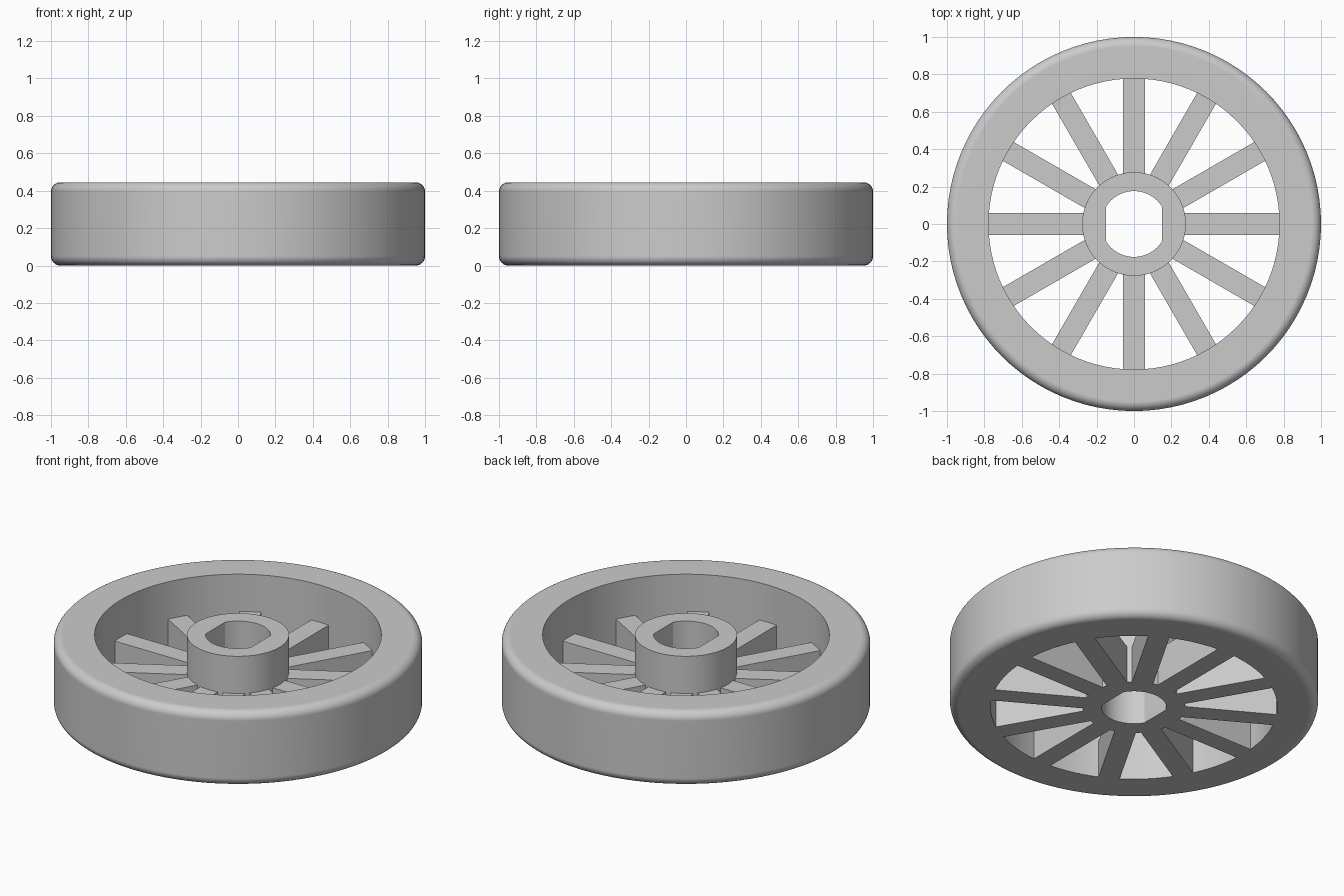
import bpy, bmesh
from math import acos, cos, sin, pi, radians
from mathutils import Matrix

HEIGHT, RIM_OUT, RIM_IN, FILLET = 0.445, 1.0, 0.778, 0.05
HUB_R, BORE_R, BORE_FLAT = 0.277, 0.176, 0.15
SPOKES, SPOKE_W, SPOKE_H = 12, 0.116, 0.222
SIDES = 96

if "Cube" in bpy.data.objects:
    bpy.data.objects.remove(bpy.data.objects["Cube"], do_unlink=True)

grey = bpy.data.materials.new("plain grey")
grey.use_nodes = True
colour = (0.6, 0.6, 0.6, 1)
grey.diffuse_color = colour
grey.node_tree.nodes["Principled BSDF"].inputs["Base Color"].default_value = colour


def finish(bm, name):
    bmesh.ops.recalc_face_normals(bm, faces=bm.faces[:])
    mesh = bpy.data.meshes.new(name)
    bm.to_mesh(mesh)
    bm.free()
    mesh.materials.append(grey)
    obj = bpy.data.objects.new(name, mesh)
    bpy.context.collection.objects.link(obj)
    return obj


def prism(name, outline, z0, z1):
    bm = bmesh.new()
    face = bm.faces.new([bm.verts.new((x, y, z0)) for x, y in outline])
    top = bmesh.ops.extrude_face_region(bm, geom=[face])["geom"]
    verts = [v for v in top if isinstance(v, bmesh.types.BMVert)]
    bmesh.ops.translate(bm, verts=verts, vec=(0, 0, z1 - z0))
    return finish(bm, name)


def lathe(name, profile):
    bm = bmesh.new()
    rings = []
    for i in range(SIDES):
        a = 2 * pi * i / SIDES
        rings.append([bm.verts.new((r * cos(a), r * sin(a), z)) for r, z in profile])
    n = len(profile)
    for i in range(SIDES):
        a, b = rings[i], rings[(i + 1) % SIDES]
        for j in range(n):
            k = (j + 1) % n
            bm.faces.new((a[j], b[j], b[k], a[k]))
    return finish(bm, name)


def combine(target, other, operation):
    mod = target.modifiers.new(operation.lower(), "BOOLEAN")
    mod.operation, mod.object, mod.solver = operation, other, "EXACT"
    bpy.context.view_layer.objects.active = target
    bpy.ops.object.modifier_apply(modifier=mod.name)
    bpy.data.objects.remove(other, do_unlink=True)


# Rim with rounded outer edges
profile = [(RIM_IN, HEIGHT), (RIM_IN, 0)]
for start, z in ((-90, FILLET), (0, HEIGHT - FILLET)):
    for i in range(9):
        a = radians(start + 90 * i / 8)
        profile.append((RIM_OUT - FILLET + FILLET * cos(a), z + FILLET * sin(a)))
wheel = lathe("spoked_wheel", profile)

# Hub
circle = [(HUB_R * cos(2 * pi * i / SIDES), HUB_R * sin(2 * pi * i / SIDES))
          for i in range(SIDES)]
hub = prism("hub", circle, 0, HEIGHT)

# Spokes, half the height of the rim, running from inside the hub into the rim
w = SPOKE_W / 2
for i in range(SPOKES):
    spoke = prism("spoke", [(0.21, -w), (0.82, -w), (0.82, w), (0.21, w)], 0, SPOKE_H)
    spoke.data.transform(Matrix.Rotation(2 * pi * i / SPOKES, 4, "Z"))
    combine(hub, spoke, "UNION")
combine(wheel, hub, "UNION")

# Axle bore with two flat sides
a0 = acos(BORE_FLAT / BORE_R)
arc = [a0 + (pi - 2 * a0) * i / 24 for i in range(25)]
outline = [(BORE_R * cos(a + t), BORE_R * sin(a + t)) for t in (0, pi) for a in arc]
combine(wheel, prism("bore", outline, -0.1, HEIGHT + 0.1), "DIFFERENCE")

# Smooth round surfaces, crisp edges and flat caps
bpy.ops.object.select_all(action="DESELECT")
wheel.select_set(True)
bpy.context.view_layer.objects.active = wheel
bpy.ops.object.shade_smooth_by_angle(angle=radians(30))
weighted = wheel.modifiers.new("flat caps", "WEIGHTED_NORMAL")
weighted.keep_sharp = True
